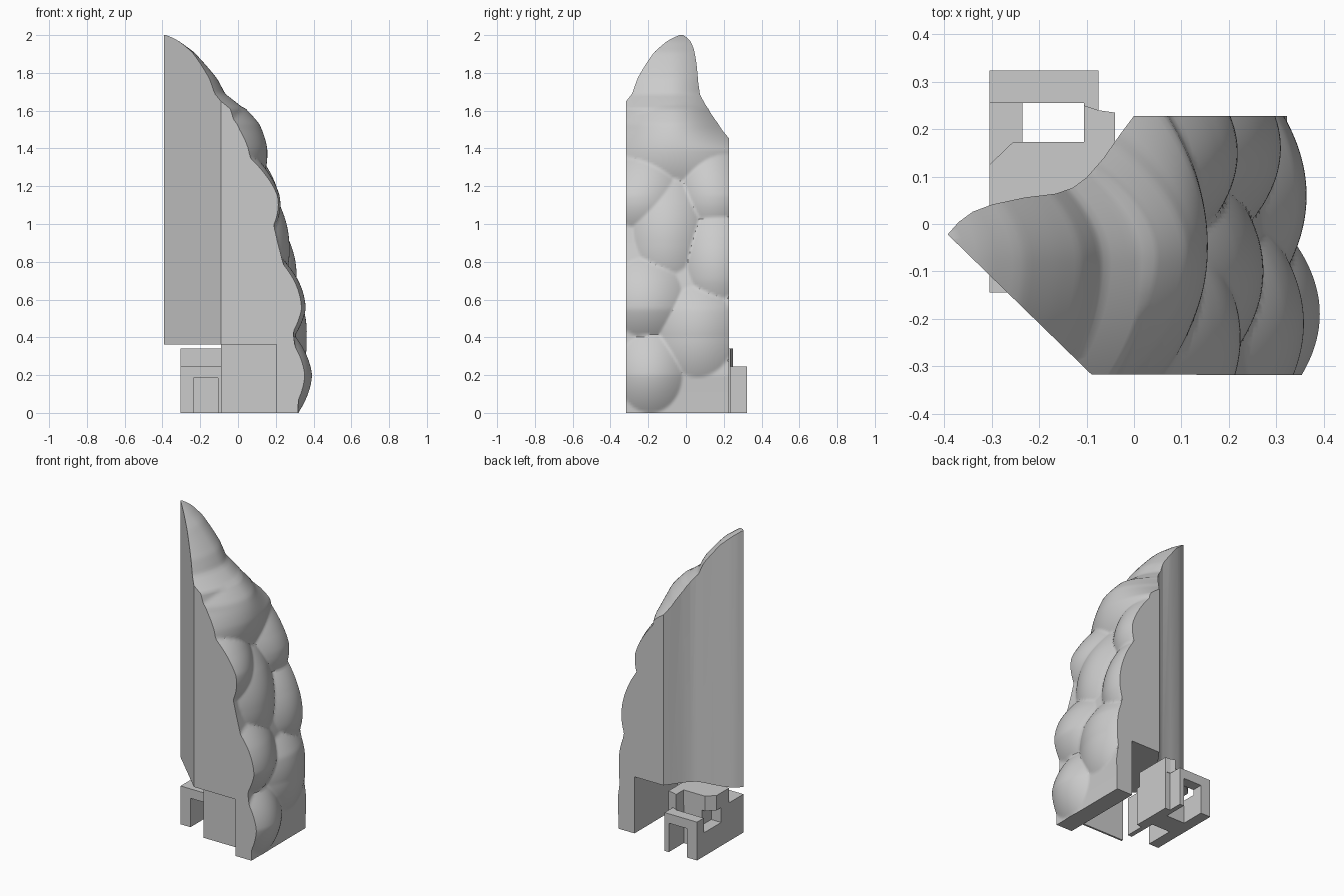
import bpy, bmesh, math

default = bpy.data.objects.get("Cube")
if default:
    bpy.data.objects.remove(default, do_unlink=True)

grey = bpy.data.materials.new("light grey")
grey.use_nodes = True
grey.diffuse_color = (0.6, 0.6, 0.6, 1)
grey.node_tree.nodes["Principled BSDF"].inputs["Base Color"].default_value = (0.6, 0.6, 0.6, 1)


def add_object(name, bm):
    bmesh.ops.recalc_face_normals(bm, faces=bm.faces)
    mesh = bpy.data.meshes.new(name)
    bm.to_mesh(mesh)
    bm.free()
    mesh.materials.append(grey)
    obj = bpy.data.objects.new(name, mesh)
    bpy.context.collection.objects.link(obj)
    return obj


def prism(name, outline, z0, z1):
    """Upright extrusion of a plan outline."""
    bm = bmesh.new()
    face = bm.faces.new([bm.verts.new((x, y, z0)) for x, y in outline])
    top = bmesh.ops.extrude_face_region(bm, geom=[face])["geom"]
    bmesh.ops.translate(bm, vec=(0, 0, z1 - z0),
                        verts=[v for v in top if isinstance(v, bmesh.types.BMVert)])
    return add_object(name, bm)


def box(name, x0, x1, y0, y1, z0, z1):
    return prism(name, [(x0, y0), (x1, y0), (x1, y1), (x0, y1)], z0, z1)


def activate(obj):
    bpy.ops.object.select_all(action="DESELECT")
    obj.select_set(True)
    bpy.context.view_layer.objects.active = obj


def boolean(obj, cutter, operation):
    mod = obj.modifiers.new(operation.lower(), "BOOLEAN")
    mod.object, mod.operation, mod.solver = cutter, operation, "EXACT"
    activate(obj)
    bpy.ops.object.modifier_apply(modifier=mod.name)
    bpy.data.objects.remove(cutter, do_unlink=True)


def ramp(z, z0, z1):
    return min(1, max(0, (z - z0) / (z1 - z0)))


# Side profile of the rocky face: (height, outermost x)
PROFILE = [(-0.1, 0.375), (0, 0.375), (0.1, 0.377), (0.2, 0.38), (0.4, 0.352),
           (0.55, 0.352), (0.7, 0.32), (0.9, 0.268), (1.1, 0.222), (1.25, 0.182),
           (1.4, 0.148), (1.53, 0.108), (1.61, 0.06), (1.69, -0.06), (1.77, -0.115),
           (1.83, -0.17), (1.91, -0.245), (1.97, -0.325), (2.015, -0.41), (2.1, -0.7)]

# Rounded lobes on the rocky face: centre y, centre z, radius y, radius z
LOBES = [(-0.19, 0.21, 0.18, 0.22), (0.06, 0.43, 0.21, 0.25), (-0.21, 0.61, 0.2, 0.22),
         (0.16, 0.84, 0.17, 0.25), (-0.1, 0.99, 0.19, 0.27), (-0.24, 1.17, 0.2, 0.2),
         (0.15, 1.2, 0.17, 0.22), (-0.03, 1.46, 0.33, 0.24), (-0.08, 1.9, 0.6, 0.4)]


def rock_x(y, z):
    for (z0, x0), (z1, x1) in zip(PROFILE, PROFILE[1:]):
        if z <= z1:
            base = x0 + (x1 - x0) * (z - z0) / (z1 - z0)
            break
    lobe = max(1 - ((y - cy) / ry) ** 2 - ((z - cz) / rz) ** 2 for cy, cz, ry, rz in LOBES)
    # The upper part falls away to both sides, more steeply to the rear
    bend = 1.1 if y < -0.08 else 0.6 + 2.2 * ramp(z, 1.4, 1.6)
    round_off = ramp(z, 1.15, 1.5) * bend * (y + 0.08) ** 2
    return base - 0.075 * (1 - max(0.08, lobe)) - round_off + 0.012


# Rocky body: a lobed sheet pulled back into a solid block
NY, NZ = 64, 170
bm = bmesh.new()
front, back = [], []
for i in range(NY + 1):
    y = -0.36 + 0.64 * i / NY
    heights = [-0.08 + 2.16 * j / NZ for j in range(NZ + 1)]
    front.append([bm.verts.new((rock_x(y, z), y, z)) for z in heights])
    back.append([bm.verts.new((-1.2, y, z)) for z in heights])
for i in range(NY):
    for j in range(NZ):
        for s in (front, back):
            bm.faces.new((s[i][j], s[i + 1][j], s[i + 1][j + 1], s[i][j + 1]))
for i in range(NY):
    for j in (0, NZ):
        bm.faces.new((front[i][j], front[i + 1][j], back[i + 1][j], back[i][j]))
for j in range(NZ):
    for i in (0, NY):
        bm.faces.new((front[i][j], front[i][j + 1], back[i][j + 1], back[i][j]))
body = add_object("rock_body", bm)

# Trim the block to its plan, leaving the curved rear hollow
plan = [(-0.393, -0.022), (-0.09, -0.317), (0.6, -0.32), (0.6, 0.228), (0.0, 0.228),
        (-0.03, 0.188), (-0.065, 0.138), (-0.1, 0.098), (-0.13, 0.076), (-0.165, 0.064),
        (-0.23, 0.056), (-0.3, 0.041), (-0.34, 0.026), (-0.37, 0.004)]
boolean(body, prism("plan_cutter", plan, 0, 2), "INTERSECT")

# Clear the space below the overhang
boolean(body, box("recess_cutter", -0.8, 0.205, -0.8, 0.8, -0.5, 0.362), "DIFFERENCE")
activate(body)
bpy.ops.object.shade_smooth_by_angle(angle=math.radians(35))

# Thin panel set back below the overhang
box("recessed_panel", -0.09, 0.205, -0.22, -0.208, 0, 0.362)

# Bracket: two legs and a bridge at each end
for end, y0, y1 in (("front", -0.145, -0.075), ("back", 0.255, 0.324)):
    box(end + "_bridge", -0.305, -0.075, y0, y1, 0.185, 0.245)
    for side, x0, x1 in (("outer", -0.305, -0.235), ("inner", -0.105, -0.075)):
        box(f"{end}_{side}_leg", x0, x1, y0, y1, 0, 0.185)

# Bracket: low side rails and the cross wall
box("outer_rail", -0.305, -0.235, -0.075, 0.255, 0, 0.15)
box("inner_rail", -0.105, -0.075, -0.075, 0.255, 0, 0.245)
box("outer_rail_front_rise", -0.305, -0.235, -0.075, 0.08, 0.15, 0.245)
box("cross_wall", -0.235, -0.105, 0.04, 0.172, 0, 0.245)

# Bracket: raised pad under the overhang, with a chamfered corner
pad = [(-0.305, 0.0), (-0.04, 0.0), (-0.04, 0.235), (-0.075, 0.24), (-0.105, 0.25),
       (-0.105, 0.173), (-0.255, 0.173), (-0.305, 0.125)]
prism("raised_pad", pad, 0.245, 0.34)

# Bracket: post below the inner edge of the pad
box("inner_post", -0.075, -0.04, -0.02, 0.235, 0, 0.245)
